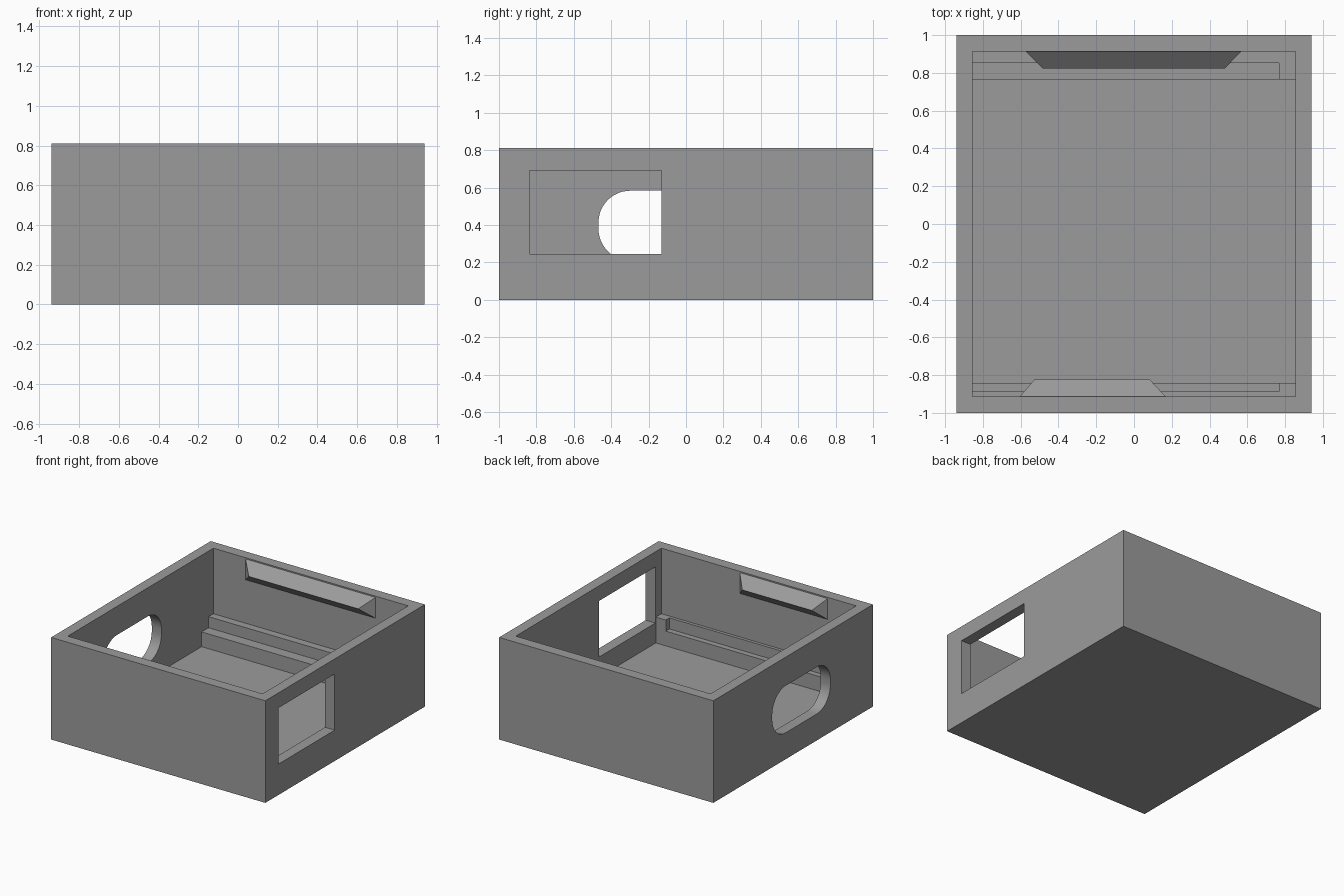
import bpy, bmesh, math

if "Cube" in bpy.data.objects:
    bpy.data.objects.remove(bpy.data.objects["Cube"])

# One plain grey for the whole enclosure
GREY = bpy.data.materials.new("plain_grey")
GREY.diffuse_color = (0.33, 0.33, 0.33, 1.0)
GREY.use_nodes = True
GREY.node_tree.nodes["Principled BSDF"].inputs["Base Color"].default_value = GREY.diffuse_color

W, D, H = 0.94, 1.0, 0.81        # outer half width, half depth, height
IW, ID, FLOOR = 0.855, 0.913, 0.085  # inner half width, half depth, floor top
EMBED = 0.02                     # how far fittings sink into the walls


def finish(name, bm):
    bmesh.ops.recalc_face_normals(bm, faces=bm.faces)
    mesh = bpy.data.meshes.new(name)
    bm.to_mesh(mesh)
    bm.free()
    mesh.materials.append(GREY)
    obj = bpy.data.objects.new(name, mesh)
    bpy.context.collection.objects.link(obj)
    return obj


def loft(name, ring_a, ring_b):
    """Solid between two matching rings of points."""
    bm = bmesh.new()
    a = [bm.verts.new(p) for p in ring_a]
    b = [bm.verts.new(p) for p in ring_b]
    bm.faces.new(a)
    bm.faces.new(b)
    n = len(a)
    for i in range(n):
        j = (i + 1) % n
        bm.faces.new((a[i], a[j], b[j], b[i]))
    return finish(name, bm)


def box(name, x0, x1, y0, y1, z0, z1):
    ring = [(x0, y0), (x1, y0), (x1, y1), (x0, y1)]
    return loft(name, [(x, y, z0) for x, y in ring], [(x, y, z1) for x, y in ring])


def cut(obj, cutter):
    mod = obj.modifiers.new(cutter.name, 'BOOLEAN')
    mod.operation = 'DIFFERENCE'
    mod.solver = 'EXACT'
    mod.object = cutter
    # Bake the cut, then remove the cutter
    bpy.context.view_layer.objects.active = obj
    bpy.ops.object.modifier_apply(modifier=mod.name)
    bpy.data.objects.remove(cutter)


def rounded_rect(y0, y1, z0, z1, r, steps=12):
    pts = []
    corners = [(y1 - r, z1 - r), (y0 + r, z1 - r), (y0 + r, z0 + r), (y1 - r, z0 + r)]
    for k, (cy, cz) in enumerate(corners):
        for i in range(steps + 1):
            t = math.pi / 2 * (k + i / steps)
            pts.append((cy + r * math.cos(t), cz + r * math.sin(t)))
    return pts


# Open-topped case with hollow interior
case = box("case", -W, W, -D, D, 0, H)
cut(case, box("cavity", -IW, IW, -ID, ID, FLOOR, H + 0.2))

# Rectangular window in the right wall
cut(case, box("window_cutter", IW - 0.05, W + 0.05, -0.837, -0.13, 0.245, 0.69))

# Rounded port in the left wall
port = rounded_rect(-0.468, 0.262, 0.21, 0.583, 0.17)
cut(case, loft("port_cutter", [(-W - 0.05, y, z) for y, z in port],
               [(-IW + 0.05, y, z) for y, z in port]))


# Ledges along the front and back walls, each with a lowered step
def ledge(name, side, inner, step):
    ys = sorted((side * inner, side * (ID + EMBED)))
    obj = box(name, -IW - EMBED, IW + EMBED, *ys, FLOOR - EMBED, 0.29)
    ys = sorted((side * (inner - 0.1), side * step))
    cut(obj, box(name + "_step", -W, 0.768, *ys, 0.202, 0.5))


ledge("back_ledge", 1, 0.765, 0.852)
ledge("front_ledge", -1, 0.843, 0.888)


# Wedge clips near the rim
def clip(name, side, x0, x1, tip0, tip1):
    bm = bmesh.new()

    def end(x, tip):
        return [bm.verts.new(p) for p in (
            (x, side * (ID + EMBED), 0.80), (x, side * ID, 0.80),
            (tip, side * 0.823, 0.72),
            (x, side * ID, 0.635), (x, side * (ID + EMBED), 0.635))]

    a, b = end(x0, tip0), end(x1, tip1)
    for ring in (a, b):
        bm.faces.new(ring[1:4])
        bm.faces.new((ring[0], ring[1], ring[3], ring[4]))
    for i in range(5):
        j = (i + 1) % 5
        bm.faces.new((a[i], a[j], b[j], b[i]))
    finish(name, bm)


clip("back_clip", 1, -0.573, 0.567, -0.482, 0.48)
clip("front_clip", -1, -0.604, 0.167, -0.527, 0.083)

# Smooth the rounded port, keep every edge sharp elsewhere
bpy.ops.object.select_all(action='DESELECT')
case.select_set(True)
bpy.context.view_layer.objects.active = case
bpy.ops.object.shade_smooth_by_angle(angle=math.radians(30))
